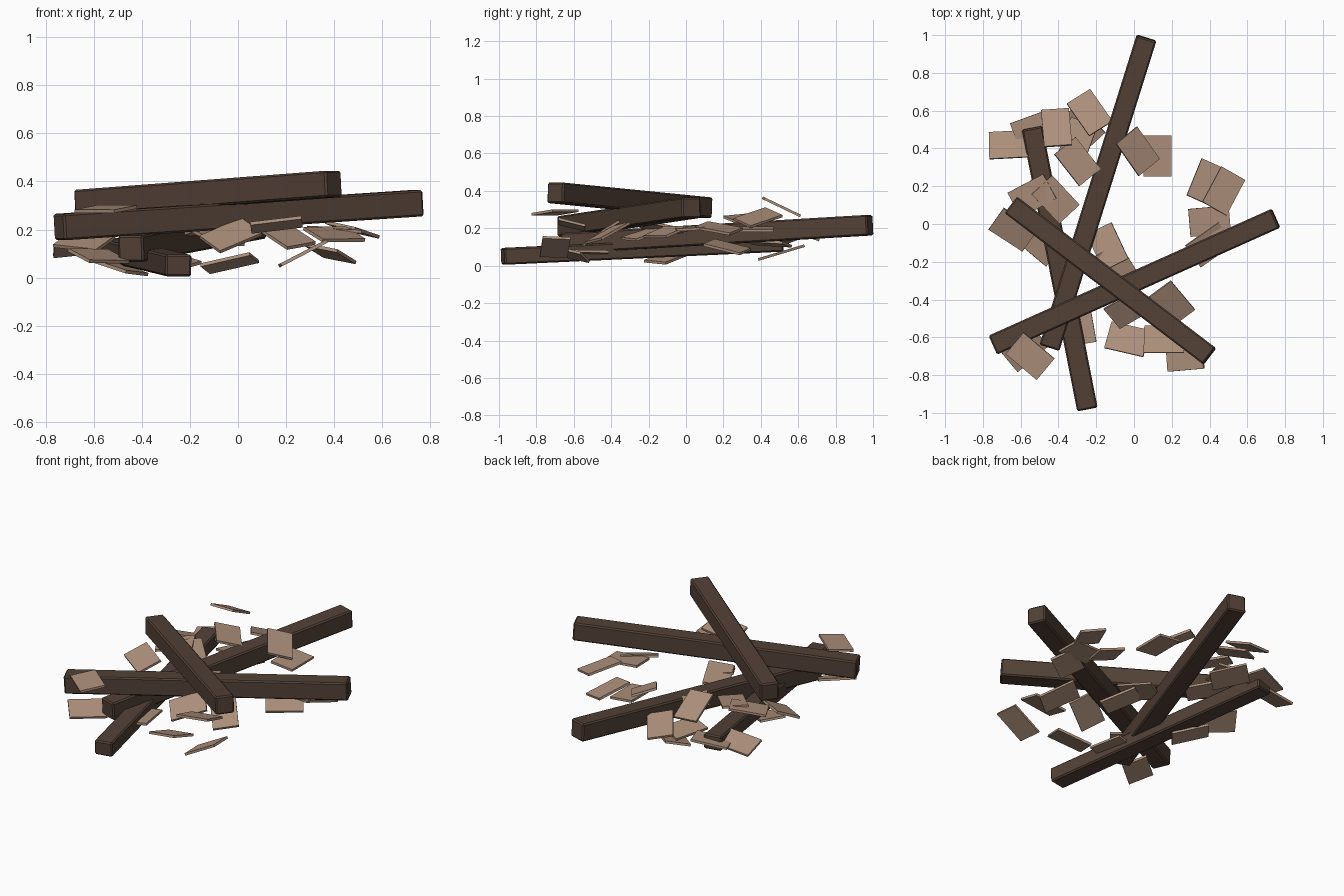
import bpy
from math import radians, cos, sin
from mathutils import Matrix, Vector

cube = bpy.data.objects.get("Cube")
if cube:
    bpy.data.objects.remove(cube, do_unlink=True)


def make_material(name, colour):
    mat = bpy.data.materials.new(name)
    mat.use_nodes = True
    mat.diffuse_color = (*colour, 1)
    mat.node_tree.nodes["Principled BSDF"].inputs["Base Color"].default_value = (*colour, 1)
    return mat


dark_wood = make_material("dark wood", (0.085, 0.053, 0.037))
light_wood = make_material("light wood", (0.42, 0.28, 0.2))


def make_box(name, centre, along, normal, size, mat, bevel=0):
    """Box with its length on 'along' and its thickness on 'normal'."""
    x_axis = along.normalized()
    y_axis = normal.cross(x_axis).normalized()
    z_axis = x_axis.cross(y_axis)
    turn = Matrix((x_axis, y_axis, z_axis)).transposed().to_4x4()
    bpy.ops.mesh.primitive_cube_add(size=1)
    obj = bpy.context.object
    obj.name = name
    obj.data.transform(Matrix.Diagonal((*size, 1)))
    obj.matrix_world = Matrix.Translation(centre) @ turn
    obj.data.materials.append(mat)
    if bevel:
        mod = obj.modifiers.new("worn edges", "BEVEL")
        mod.width = bevel
        mod.segments = 1
    return obj


def beam(name, start, end, height=0.11):
    start, end = Vector(start), Vector(end)
    span = end - start
    make_box(name, (start + end) / 2, span, Vector((0, 0, 1)),
             (span.length, 0.11, height), dark_wood, 0.008)


def shingles(group, rows):
    """Each row: x, y, z, heading of the long side, slope along x, slope along y."""
    for i, (x, y, z, heading, slope_x, slope_y) in enumerate(rows):
        a = radians(heading)
        along = Vector((cos(a), sin(a), slope_x * cos(a) + slope_y * sin(a)))
        normal = Vector((-slope_x, -slope_y, 1))
        make_box(f"{group}_shingle_{i + 1}", (x, y, z), along, normal,
                 (0.215, 0.148, 0.014), light_wood)


# Crossed, fallen beams
beam("top_beam", (-0.65, 0.10, 0.31), (0.40, -0.70, 0.39))
beam("cross_beam", (-0.745, -0.64, 0.21), (0.75, 0.03, 0.31))
beam("long_beam", (-0.447, -0.653, 0.12), (0.066, 0.985, 0.217))
beam("bottom_beam", (-0.247, -0.98, 0.05), (-0.54, 0.51, 0.12), 0.09)

# Loose shingles scattered around them
shingles("back", [
    (-0.66, 0.42, 0.12, 3, 0.12, -0.3),
    (-0.53, 0.50, 0.13, 20, 0.1, 0.1),
    (-0.41, 0.51, 0.315, 95, 0, -0.48),
    (-0.235, 0.59, 0.18, -55, 0, -0.35),
    (-0.30, 0.33, 0.25, -52, -0.25, -0.1),
    (-0.28, 0.51, 0.07, -45, 0, 0.3),
    (-0.30, 0.44, 0.12, 70, 0.1, -0.1),
    (0.02, 0.385, 0.257, -55, -0.41, 0.05),
    (0.124, 0.36, 0.195, 90, -0.1, 0),
])
shingles("left", [
    (0.385, 0.22, 0.10, 68, -0.26, -0.145),
    (0.475, 0.175, 0.20, 62, -0.25, -0.05),
    (0.40, 0.015, 0.20, 5, -0.05, 0.05),
    (0.40, -0.11, 0.18, 35, -0.2, 0.3),
])
shingles("right", [
    (-0.64, -0.03, 0.15, -33, 0.15, 0.4),
    (-0.50, -0.10, 0.045, -40, -0.25, 0.1),
    (-0.54, 0.15, 0.20, 28, 0.1, 0.1),
    (-0.415, 0.13, 0.20, -47, -0.1, 0.1),
    (-0.14, -0.12, 0.20, -65, 0.2, -0.1),
    (-0.09, -0.22, 0.17, -58, -0.2, 0.2),
])
shingles("front", [
    (-0.29, -0.53, 0.07, 100, 0.1, 0),
    (-0.55, -0.70, 0.285, -40, 0.08, 0.1),
    (-0.58, -0.66, 0.09, 40, -0.23, 0.25),
    (-0.035, -0.61, 0.06, -13, 0.165, -0.27),
    (0.16, -0.61, 0.22, 0, 0.12, -0.25),
    (0.27, -0.70, 0.10, 5, 0.52, 0),
    (0.20, -0.42, 0.175, -50, -0.14, 0.44),
    (-0.03, -0.45, 0.175, 30, 0.05, 0.65),
])
